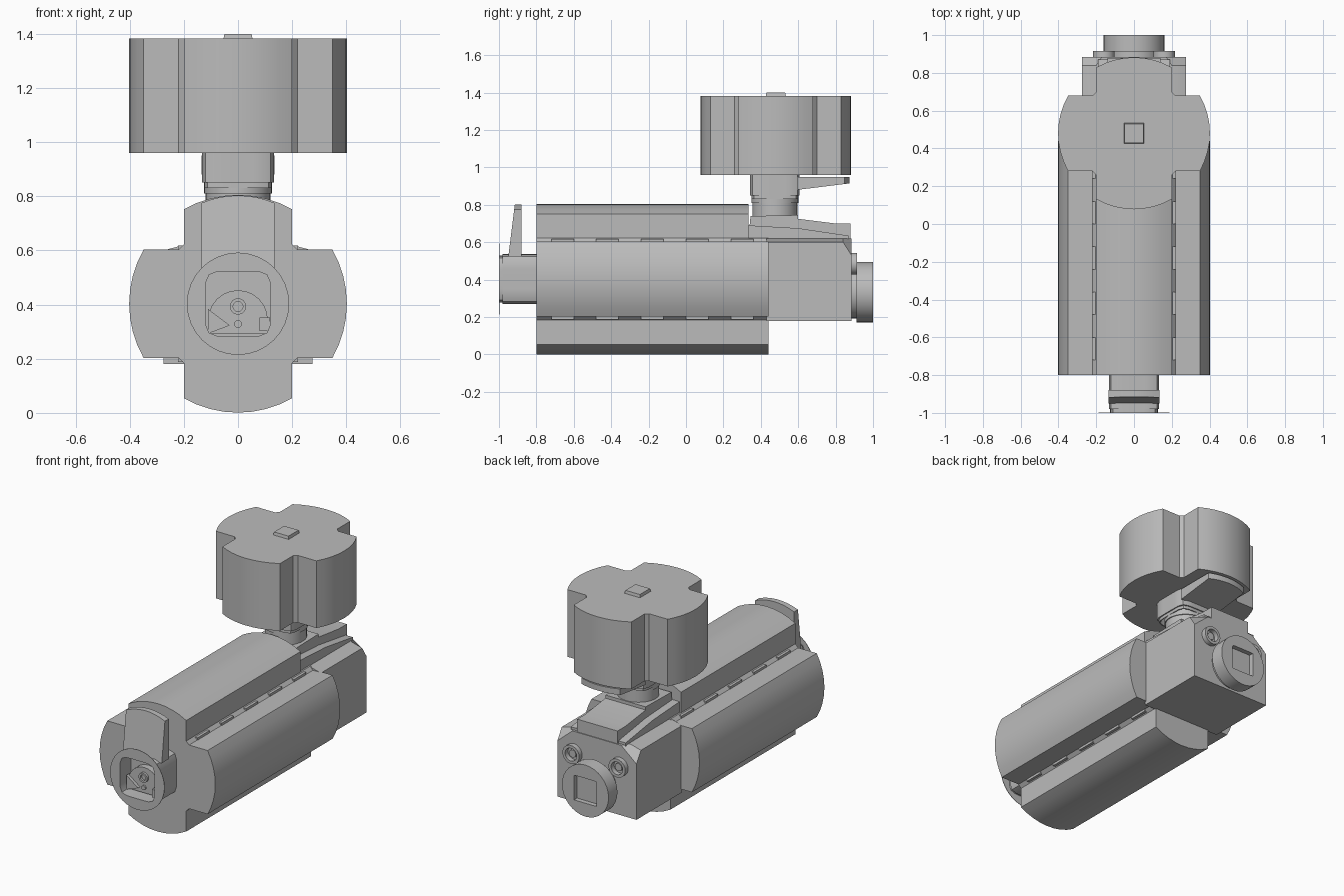
import bpy, bmesh, math
from mathutils import Vector

old = bpy.data.objects.get("Cube")
if old:
    bpy.data.objects.remove(old, do_unlink=True)

GREY = (0.5, 0.5, 0.5, 1)
mat = bpy.data.materials.new("plain grey")
mat.use_nodes = True
mat.diffuse_color = GREY
mat.node_tree.nodes["Principled BSDF"].inputs["Base Color"].default_value = GREY

R, HALF = 0.402, 0.2      # lobe radius and half width


# Frames: (across, up, depth) to world
def along_y(cz):
    return lambda u, w, d: Vector((u, d, cz + w))


def along_x(u, w, d):
    return Vector((d, u, w))


def body_frame(u, w, d):       # depth measured out of the lower motor face
    return Vector((u, -0.8 - d, 0.403 + w))


def upper_frame(u, w, d):      # depth measured downward from the upper motor
    return Vector((u, 0.475 + w, 1.03 - d))


def upright(u, w, d):
    return Vector((u, 0.48 + w, d))


def finish(name, bm, smooth=True):
    bmesh.ops.recalc_face_normals(bm, faces=bm.faces)
    mesh = bpy.data.meshes.new(name)
    bm.to_mesh(mesh)
    bm.free()
    mesh.materials.append(mat)
    ob = bpy.data.objects.new(name, mesh)
    bpy.context.collection.objects.link(ob)
    if smooth:
        bpy.ops.object.select_all(action="DESELECT")
        ob.select_set(True)
        bpy.context.view_layer.objects.active = ob
        bpy.ops.object.shade_smooth_by_angle(angle=math.radians(25))
    return ob


def loft(name, rings, frame, caps=True, closed=False):
    """Join (points, depth) rings; closed also joins the last to the first."""
    bm = bmesh.new()
    loops = []
    for pts, d in rings:
        loops.append([bm.verts.new(frame(u, w, d(u, w) if callable(d) else d)) for u, w in pts])
    pairs = list(zip(loops, loops[1:]))
    if closed:
        pairs.append((loops[-1], loops[0]))
    for a, b in pairs:
        n = len(a)
        for i in range(n):
            bm.faces.new((a[i], a[(i + 1) % n], b[(i + 1) % n], b[i]))
    if caps and not closed:
        bm.faces.new(loops[0])
        bm.faces.new(loops[-1])
    return finish(name, bm)


def prism(name, pts, d0, d1, frame):
    return loft(name, [(pts, d0), (pts, d1)], frame)


def pipe(name, outer, inner, d0, d1, frame):
    return loft(name, [(outer, d0), (outer, d1), (inner, d1), (inner, d0)], frame, closed=True)


def rect(u0, u1, w0, w1):
    return [(u0, w0), (u1, w0), (u1, w1), (u0, w1)]


def ring(r, power=2, cu=0, cw=0, n=32):
    """Circle (power 2), rounded square (about 6) or square (large)."""
    pts = []
    for i in range(n):
        c, s = math.cos(2 * math.pi * i / n), math.sin(2 * math.pi * i / n)
        k = r / (abs(c) ** power + abs(s) ** power) ** (1 / power)
        pts.append((cu + c * k, cw + s * k))
    return pts


def arc(mid, steps=8):
    spread = math.asin(HALF / R)
    angles = [mid - spread + 2 * spread * i / steps for i in range(steps + 1)]
    return [(R * math.cos(a), R * math.sin(a)) for a in angles]


def cross(arms):
    """Lobed motor section; a missing arm leaves a flat side."""
    pts = []
    for k in range(4):
        a = k * math.pi / 2
        c, s = math.cos(a), math.sin(a)
        if k in arms:
            pts += arc(a)
        for u, w in ((HALF + 0.02, HALF), (HALF, HALF + 0.02)):   # chamfered corner
            pts.append((u * c - w * s, u * s + w * c))
    return pts


# Lower motor: three long lobes plus a shorter top lobe
prism("lower_motor_body", cross((0, 2, 3)), -0.8, 0.44, along_y(0.403))
prism("lower_motor_top_lobe", arc(math.pi / 2) + [(-HALF, 0.1), (HALF, 0.1)],
      -0.8, 0.335, along_y(0.403))

# Upper motor with its square cap
prism("upper_motor_body", cross(range(4)), 0.96, 1.382, upright)
loft("upper_motor_cap", [(rect(-0.055, 0.055, -0.055, 0.055), 1.375),
                         (rect(-0.05, 0.05, -0.05, 0.05), 1.4)], upright)


# Output coupling and locking lever, shared by both motors
def coupling(prefix, frame, root):
    outer, hole = ring(0.133, 7), ring(0.12, 6)
    pipe(prefix + "_coupling_housing", outer, hole, root, 0.18, frame)
    pipe(prefix + "_coupling_lip", ring(0.126, 6), hole, 0.17, 0.199, frame)
    prism(prefix + "_coupling_floor", ring(0.125, 6), root, 0.09, frame)
    top = [(0.135 * (1 - i / 4), 0.4 - 0.028 * (1 - i / 4) ** 2) for i in range(9)]
    outline = [(-0.135, 0.12), (0.135, 0.12)] + top
    face = lambda u, w: 0.15 - 0.035 * max(0, (w - 0.13) / 0.27)
    loft(prefix + "_lever", [(outline, 0.08), (outline, face)], frame)


coupling("lower", body_frame, -0.01)
coupling("upper", upper_frame, 0.06)

# Front collar and the parts seen inside its opening
pipe("front_collar", ring(0.189), ring(0.12, 6), 0.197, 0.2, body_frame)
half_disc = [(0.11 * math.cos(i * math.pi / 12), 0.11 * math.sin(i * math.pi / 12) - 0.06)
             for i in range(13)]
prism("inner_arch", half_disc + [(-0.11, -0.11), (0.11, -0.11)], 0.08, 0.13, body_frame)
pipe("inner_bolt", ring(0.03, cw=-0.01), ring(0.018, cw=-0.01), 0.12, 0.145, body_frame)
prism("inner_pin", ring(0.014, cw=-0.075, n=12), 0.12, 0.14, body_frame)
prism("inner_clip", rect(0.08, 0.118, -0.1, -0.05), 0.12, 0.17, body_frame)
prism("inner_wedge", [(-0.11, -0.11), (-0.03, -0.08), (-0.11, -0.02)], 0.12, 0.15, body_frame)

# Rear connector block
block = [(-0.275, 0.18), (0.275, 0.18), (0.275, 0.6), (0.2, 0.62), (-0.2, 0.62), (-0.275, 0.6)]
back = [(-0.275, 0.18), (0.275, 0.18), (0.275, 0.53), (0.17, 0.62), (-0.17, 0.62), (-0.275, 0.53)]
loft("rear_block", [(block, 0.43), (block, 0.84), (back, 0.885)], along_y(0))

# Saddle above the block, tapering to the back
saddle = [(0.335, 0.55), (0.335, 0.64), (0.345, 0.74), (0.6, 0.745), (0.6, 0.725),
          (0.8, 0.7), (0.88, 0.7), (0.88, 0.55)]
prism("rear_saddle", saddle, -0.14, 0.14, along_x)
prism("saddle_base", [(0.335, 0.55), (0.335, 0.69), (0.6, 0.675), (0.87, 0.635), (0.87, 0.55)],
      -0.19, 0.19, along_x)

# Round neck between saddle and upper coupling
prism("upper_neck", ring(0.12, cw=-0.005), 0.72, 0.85, upright)
pipe("upper_neck_band", ring(0.126, cw=-0.005), ring(0.11, cw=-0.005), 0.81, 0.835, upright)

# Rear drive disc with square socket
prism("rear_disc_neck", ring(0.14), 0.87, 0.93, along_y(0.333))
pipe("rear_disc", ring(0.162), ring(0.078, 60), 0.912, 1.0, along_y(0.333))
prism("rear_disc_socket_floor", ring(0.08, 60), 0.92, 0.97, along_y(0.333))

# Mirrored rear ports and gutter clips
for side, label in ((1, "left"), (-1, "right")):
    pipe("port_ring_" + label, ring(0.058, cu=0.16 * side), ring(0.04, cu=0.16 * side),
         0.87, 0.915, along_y(0.485))
    prism("port_pin_" + label, ring(0.024, cu=0.16 * side, n=16), 0.87, 0.9, along_y(0.485))
    for i in range(5):
        y = -0.72 + i * 0.24
        for w, level in ((0.2, "upper"), (-0.215, "lower")):
            ends = sorted((0.19 * side, 0.222 * side))
            prism(f"{level}_gutter_clip_{label}_{i + 1}", rect(*ends, w, w + 0.015),
                  y, y + 0.12, along_y(0.403))
